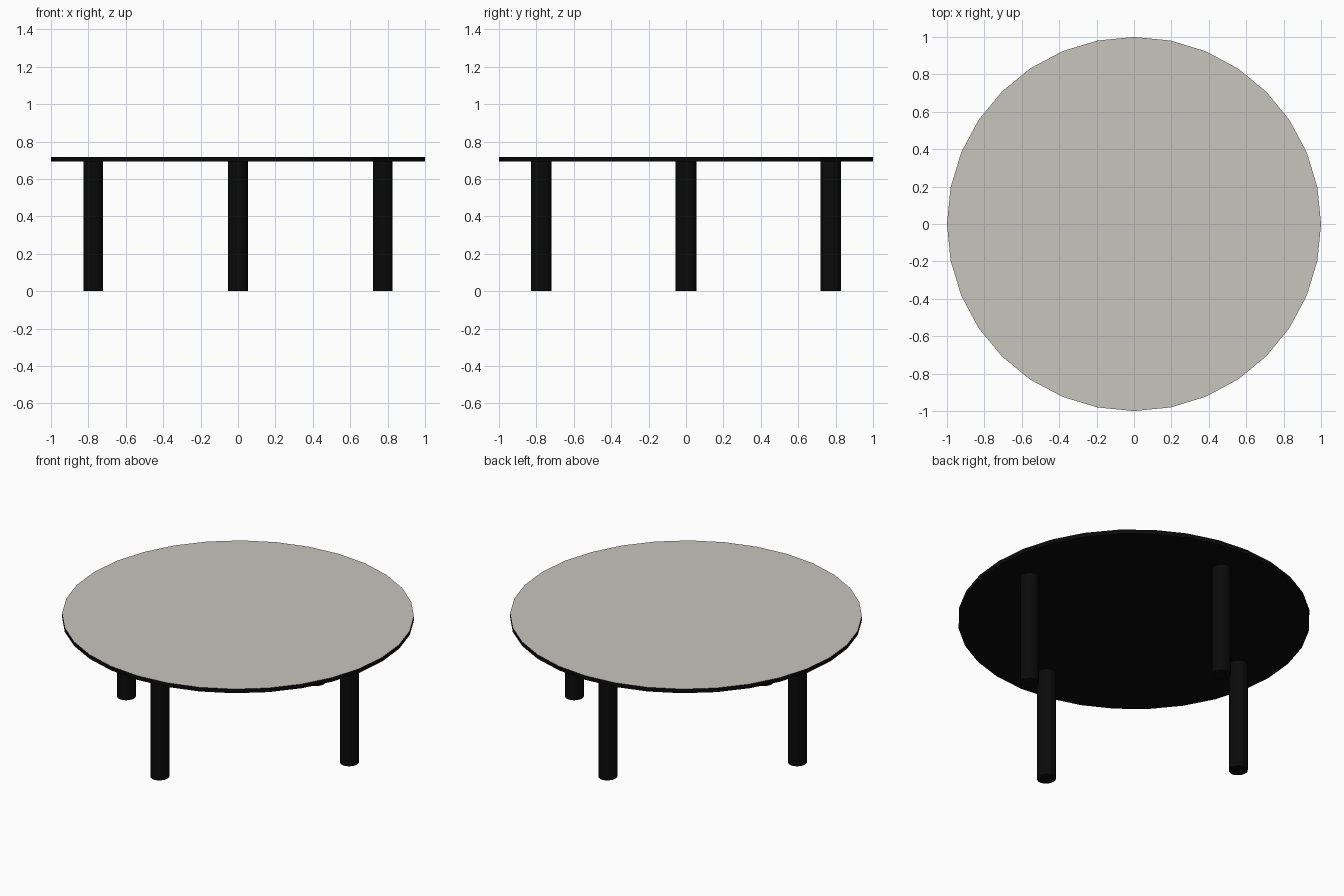
import bpy
import math

if "Cube" in bpy.data.objects:
    bpy.data.objects.remove(bpy.data.objects["Cube"])


def material(name, rgb):
    m = bpy.data.materials.new(name)
    m.diffuse_color = (*rgb, 1.0)
    m.use_nodes = True
    m.node_tree.nodes["Principled BSDF"].inputs["Base Color"].default_value = m.diffuse_color
    return m


black = material("black", (0.003, 0.003, 0.003))
stone = material("pale stone", (0.58, 0.56, 0.51))


def cylinder(name, x, y, z0, z1, rx, ry, mat):
    bpy.ops.mesh.primitive_cylinder_add(vertices=32, radius=1, depth=1,
                                        location=(x, y, (z0 + z1) / 2))
    ob = bpy.context.object
    ob.name = name
    ob.scale = (rx, ry, z1 - z0)
    bpy.ops.object.transform_apply(location=False, rotation=False, scale=True)
    ob.data.materials.append(mat)
    return ob


TOP, UNDER = 0.718, 0.692

# round table top: black slab with a pale upper face
top = cylinder("table_top", 0, 0, UNDER, TOP, 1, 1, black)
top.data.materials.append(stone)
for f in top.data.polygons:
    if f.normal.z > 0.9:
        f.material_index = 1

# four legs, one on each axis
for i, side in enumerate(("right", "back", "left", "front")):
    a = i * math.pi / 2
    cylinder(side + "_leg", 0.774 * math.cos(a), 0.774 * math.sin(a),
             0, UNDER, 0.0525, 0.0555, black)
